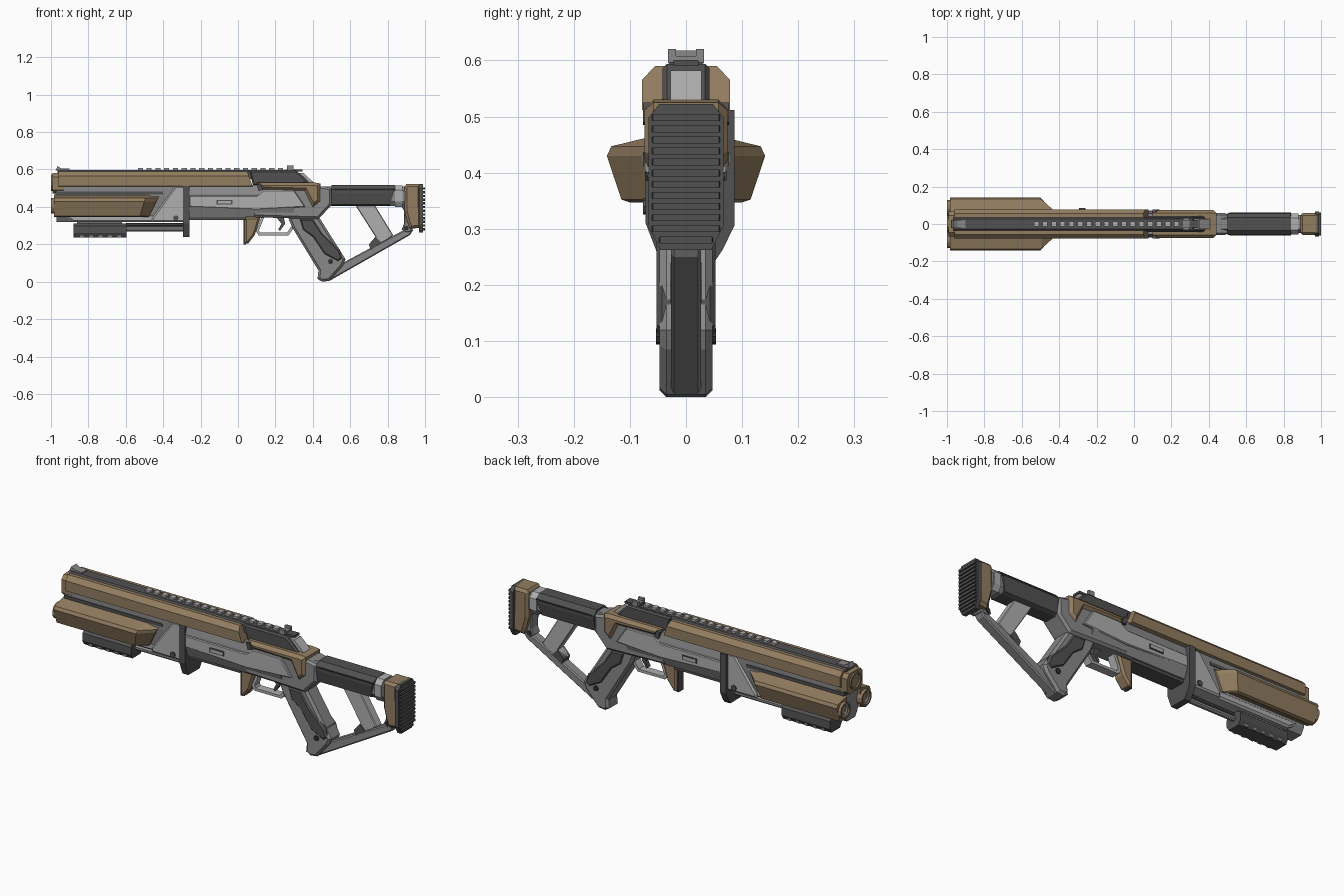
import bpy, bmesh, math

def material(name, c):
    m = bpy.data.materials.new(name)
    m.diffuse_color = (*c, 1)
    return m

TAN = material("tan", (0.29, 0.205, 0.118))
DARK = material("charcoal", (0.082, 0.082, 0.082))
MID = material("mid grey", (0.25, 0.25, 0.25))
LIGHT = material("light grey", (0.43, 0.43, 0.43))
BLACK = material("near black", (0.03, 0.03, 0.03))

def finish(name, bm, mat):
    bmesh.ops.recalc_face_normals(bm, faces=bm.faces)
    me = bpy.data.meshes.new(name)
    bm.to_mesh(me)
    bm.free()
    me.materials.append(mat)
    ob = bpy.data.objects.new(name, me)
    bpy.context.collection.objects.link(ob)
    return ob

def loft(name, sections, mat):
    """Join rings of (x, y, z) points with equal counts and cap the ends."""
    bm = bmesh.new()
    rings = [[bm.verts.new(p) for p in s] for s in sections]
    n = len(rings[0])
    for a, b in zip(rings, rings[1:]):
        for i in range(n):
            bm.faces.new((a[i], a[(i + 1) % n], b[(i + 1) % n], b[i]))
    bm.faces.new(rings[0])
    bm.faces.new(rings[-1][::-1])
    return finish(name, bm, mat)

def side(name, pts, hw, mat, c=0, y=0):
    """Side profile (x, z) extruded across y, with chamfer c round both caps."""
    ob = loft(name, [[(px, y + s * hw, pz) for px, pz in pts] for s in (-1, 1)], mat)
    if c:
        bm = bmesh.new()
        bm.from_mesh(ob.data)
        caps = [f for f in bm.faces if abs(f.normal.y) > 0.9]
        edges = list({e for f in caps for e in f.edges})
        bmesh.ops.bevel(bm, geom=edges, offset=c, segments=1, profile=0.5, affect='EDGES')
        bm.to_mesh(ob.data)
        bm.free()
    return ob

def along(name, half, x0, x1, mat, t0=0, t1=0):
    """Symmetric (y, z) half profile, extruded along x; t0/t1 lean the ends."""
    ring = half + [(-y, z) for y, z in reversed(half)]
    zm = half[0][1]
    return loft(name, [[(x + t * (z - zm), y, z) for y, z in ring]
                       for x, t in ((x0, t0), (x1, t1))], mat)

def box(name, x0, x1, hw, z0, z1, mat, y=0, c=0):
    return side(name, [(x0, z0), (x1, z0), (x1, z1), (x0, z1)], hw, mat, c, y)

def tube(name, x0, x1, y, z, r, mat, hole=0, n=12):
    """Cylinder along x; with a hole it becomes an open ring."""
    def ring(x, q):
        return [(x, y + q * math.cos(2 * math.pi * (i + .5) / n),
                 z + q * math.sin(2 * math.pi * (i + .5) / n)) for i in range(n)]
    if not hole:
        return loft(name, [ring(x0, r), ring(x1, r)], mat)
    return loft(name, [ring(x1, r), ring(x0, r), ring(x0, hole), ring(x0 + .05, hole)], mat)

def bolt(name, x, z, hw, r, mat):
    side(name, [(x + r * math.cos(i * math.pi / 4), z + r * math.sin(i * math.pi / 4))
                for i in range(8)], hw, mat)

# upper handguard and top rib
along("upper_handguard", [(.055, .59), (.078, .566), (.078, .512), (.06, .508)], -.96, .05, TAN, 0, -.35)
along("muzzle_block", [(.045, .58), (.066, .56), (.066, .49), (.045, .472)], -.992, -.93, TAN)
along("top_rib", [(.028, .597), (.037, .588), (.037, .55)], -.965, .3, DARK)
for i in range(17):
    x = -.535 + i * .0468
    box("rail_tooth", x, x + .027, .014, .595, .608, LIGHT)
side("rear_cover", [(.06, .594), (.31, .594), (.345, .565), (.385, .525), (.08, .515)], .042, DARK, .008)
side("rear_cover_wedge", [(.29, .582), (.35, .582), (.405, .53), (.29, .53)], .028, LIGHT)

# sights
box("rear_sight_base", .255, .345, .022, .59, .601, DARK)
box("rear_sight", .262, .296, .032, .595, .608, MID)
for s in (-1, 1):
    box("rear_sight_ear", .262, .296, .007, .606, .62, MID, s * .025)
side("front_sight", [(-.975, .595), (-.965, .618), (-.945, .606), (-.9, .604), (-.9, .595)], .022, MID)

# three barrels
for y, z in ((0, .53), (.088, .405), (-.088, .405)):
    r = .046 if y == 0 else .043
    tube("muzzle_ring", -1, -.93, y, z, r, TAN, r * .8)
    tube("barrel_liner", -.992, -.93, y, z, r * .8, LIGHT, r * .58)
    tube("bore", -.955, -.93, y, z, r * .6, BLACK)

# side pods round the lower barrels
pod = [(.055, .466), (.133, .447), (.141, .43), (.115, .352), (.1, .347), (.055, .365)]
for s in (-1, 1):
    def sec(x, k, t):
        return [(x + t * (z - .4), s * (.055 + (y - .055) * k), z) for y, z in pod]
    loft("side_pod", [sec(-.985, 1, 0), sec(-.51, 1, .3), sec(-.45, .2, .5)], TAN)

# front body
along("front_body", [(.064, .515), (.064, .45), (.055, .35), (.035, .318)], -.97, -.28, MID, 0, 0)
along("front_body_strip", [(.068, .482), (.068, .466)], -.975, -.4, DARK)
side("front_keel", [(-.95, .36), (-.88, .318), (-.29, .318), (-.29, .36)], .058, LIGHT, .01)
side("front_wedge", [(-.335, .512), (-.285, .512), (-.285, .318), (-.46, .318), (-.46, .34)], .071, LIGHT, .008)
bolt("wedge_bolt", -.332, .34, .077, .015, DARK)
# clamp band, wider on the far side
loft("clamp_band", [[(x, y, z) for y, z in ((-.072, .512), (-.072, .31), (-.045, .24), (.05, .24),
      (.065, .262), (.086, .305), (.086, .512))] for x in (-.295, -.26)], DARK)

# pump grip and rod
along("pump_grip", [(.03, .312), (.048, .298), (.05, .26), (.035, .235)], -.88, -.595, DARK)
for i in range(5):
    x = -.845 + i * .05
    box("pump_groove", x, x + .02, .043, .237, .252, MID)
box("pump_mount", -.86, -.62, .03, .3, .33, MID)
tube("pump_rod", -.6, -.29, 0, .282, .014, MID, n=8)
tube("pump_rod_guide", -.6, -.29, 0, .305, .009, DARK, n=6)

# receiver
along("receiver", [(.055, .517), (.068, .47), (.071, .4), (.05, .345)], -.27, .3, MID)
side("receiver_panel", [(-.26, .46), (.1, .46), (.14, .49), (.3, .49), (.36, .4), (.1, .385), (-.26, .4)], .0735, LIGHT, .004)
box("receiver_underside", -.26, .04, .042, .33, .36, DARK)
box("ejection_port_frame", -.115, -.03, .077, .412, .437, DARK)
box("ejection_port", -.108, -.037, .0785, .417, .432, LIGHT)
side("receiver_rear", [(.08, .345), (.43, .335), (.5, .41), (.5, .5), (.46, .51), (.08, .51)], .06, MID, .012)
side("rear_shroud", [(.1, .53), (.41, .53), (.44, .525), (.44, .43), (.4, .395), (.355, .485), (.13, .49)], .074, TAN, .016)
side("shroud_latch", [(.1, .52), (.12, .525), (.135, .49), (.11, .485)], .077, DARK)

# trigger group
side("guard_front", [(.035, .345), (.12, .345), (.09, .25), (.055, .205), (.035, .205)], .034, TAN, .01)
box("guard_front_edge", .03, .042, .02, .2, .345, DARK)
side("guard_loop", [(.125, .345), (.095, .27), (.11, .248), (.27, .248), (.3, .29), (.288, .3),
                    (.262, .262), (.118, .262), (.112, .274), (.14, .345)], .022, LIGHT)
side("trigger", [(.205, .345), (.245, .345), (.252, .31), (.225, .272), (.215, .278), (.232, .31)], .012, DARK)

# pistol grip
side("pistol_grip", [(.265, .35), (.43, .35), (.49, .255), (.575, .12), (.56, .085), (.49, .005), (.45, 0),
                     (.425, .015), (.43, .06), (.29, .29)], .047, MID, .012)
side("grip_panel", [(.325, .34), (.405, .335), (.45, .265), (.545, .17), (.56, .125), (.535, .105), (.46, .145),
                    (.4, .235), (.345, .275)], .053, DARK, .01)
bolt("grip_bolt", .495, .108, .0535, .014, BLACK)

# skeleton stock
side("stock_lower_bar", [(.49, .005), (.92, .25), (.935, .275), (.9, .282), (.86, .262), (.5, .068), (.44, .02)], .027, MID, .006)
side("stock_strut", [(.62, .42), (.725, .42), (.83, .248), (.8, .225), (.715, .18), (.7, .2), (.735, .24)], .024, LIGHT, .004)
side("strut_foot", [(.7, .2), (.735, .24), (.765, .21), (.71, .168)], .028, DARK)
side("stock_rear_post", [(.85, .42), (.92, .42), (.935, .27), (.9, .262), (.875, .28), (.888, .31), (.888, .38), (.875, .4)], .03, MID, .005)
bolt("stock_bolt", .9, .287, .034, .013, BLACK)
along("stock_tube", [(.028, .508), (.048, .485), (.048, .43), (.03, .405)], .42, .91, MID)
along("stock_collar", [(.032, .515), (.055, .49), (.055, .43), (.036, .4)], .84, .88, LIGHT)
along("cheek_cover", [(.034, .517), (.06, .492), (.06, .475), (.048, .412), (.03, .404)], .5, .84, DARK, 0, .25)
side("cheek_cover_lip", [(.51, .495), (.84, .495), (.835, .487), (.51, .487)], .0615, BLACK)

# butt
side("butt_block", [(.9, .522), (.975, .522), (.98, .29), (.92, .282), (.905, .32), (.89, .38), (.89, .51)], .06, TAN, .014)
along("butt_plate", [(.048, .522), (.067, .498), (.067, .305), (.045, .262)], .968, .99, DARK)
for i in range(12):
    z = .274 + i * .0198
    box("butt_rib", .985, 1.0, .048 if i == 0 else .061, z, z + .0125, DARK, 0, .002)
